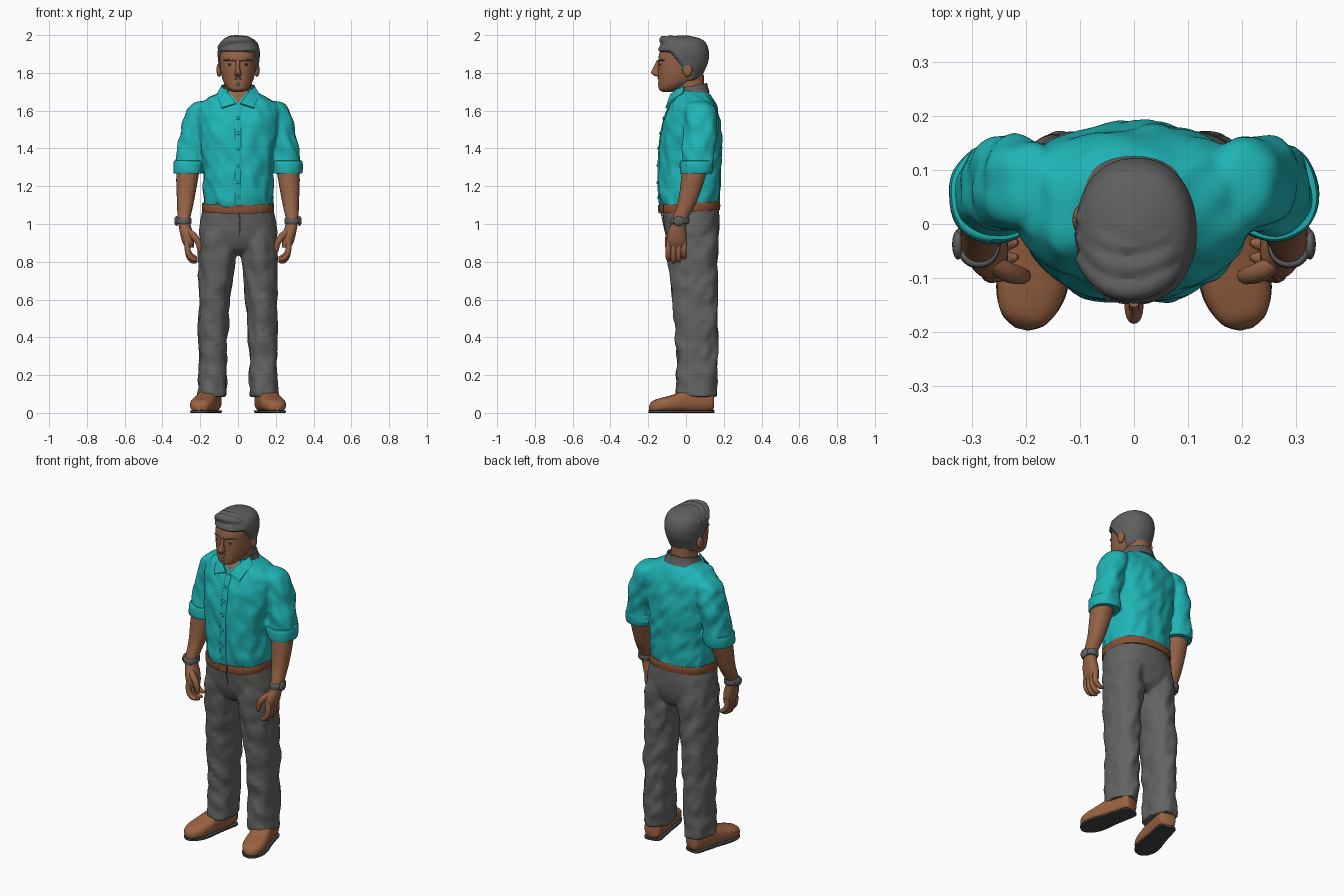
import bpy, bmesh, math
from mathutils import Matrix, Vector, noise


def material(name, rgb):
    m = bpy.data.materials.new(name)
    m.diffuse_color = (*rgb, 1)
    return m


TEAL = material("teal cotton", (0.014, 0.46, 0.47))
SKIN = material("brown skin", (0.30, 0.122, 0.06))
SHOE = material("tan leather", (0.33, 0.125, 0.055))
BELT = material("belt leather", (0.24, 0.08, 0.033))
GREY = material("grey trousers", (0.125, 0.125, 0.12))
HAIR = material("grey hair", (0.115, 0.115, 0.115))
DARK = material("dark grey", (0.055, 0.055, 0.055))


def spline(st, sub):
    """Catmull-Rom interpolation through the stations."""
    st = [Vector(s) for s in st]
    out = []
    for i in range(len(st) - 1):
        a, b, c, d = st[max(i - 1, 0)], st[i], st[i + 1], st[min(i + 2, len(st) - 1)]
        for t in (k / sub for k in range(sub)):
            out.append(0.5 * (2 * b + (c - a) * t + (2 * a - 5 * b + 4 * c - d) * t * t
                              + (3 * b - a - 3 * c + d) * t ** 3))
    return out + [st[-1]]


def loft(name, st, mats, n=40, sub=6, p=2.2, fold=0.0, tilt=0.0, pick=None,
         warp=None, matrix=None, caps=True, thick=0.0):
    """Skin of super-ellipse rings; stations are (cx, cy, z, rx, ry)."""
    bm = bmesh.new()
    rings = []
    for cx, cy, z, rx, ry in spline(st, sub):
        ring = []
        for j in range(n):
            a = 2 * math.pi * j / n
            c, s = math.cos(a), math.sin(a)
            c = math.copysign(abs(c) ** (2 / p), c)
            s = math.copysign(abs(s) ** (2 / p), s)
            v = Vector((cx + rx * c, cy + ry * s, z + tilt * ry * s))
            if fold:
                v += Vector((c, s, 0)) * fold * noise.noise(Vector((v.x * 20 + v.z * 8, v.y * 18, v.z * 12)))
            ring.append(bm.verts.new(warp(v) if warp else v))
        rings.append(ring)
    for r0, r1 in zip(rings, rings[1:]):
        for j in range(n):
            k = (j + 1) % n
            bm.faces.new((r0[j], r0[k], r1[k], r1[j]))
    if caps:
        bm.faces.new(rings[0][::-1])
        bm.faces.new(rings[-1])
    if pick:
        gone = []
        for f in bm.faces:
            i = pick(f.calc_center_median())
            if i is None:
                gone.append(f)
            else:
                f.material_index = i
        bmesh.ops.delete(bm, geom=gone, context='FACES')
    bmesh.ops.recalc_face_normals(bm, faces=bm.faces)
    if matrix:
        bm.transform(matrix)
    return finish(name, bm, mats, thick)


def finish(name, bm, mats, thick=0.0):
    me = bpy.data.meshes.new(name)
    bm.to_mesh(me)
    bm.free()
    for m in (mats if isinstance(mats, list) else [mats]):
        me.materials.append(m)
    ob = bpy.data.objects.new(name, me)
    bpy.context.collection.objects.link(ob)
    if thick:
        mod = ob.modifiers.new("thickness", 'SOLIDIFY')
        mod.thickness, mod.offset = thick, 0
    return ob


def solid(name, loc, size, mat, cube=False):
    bm = bmesh.new()
    if cube:
        bmesh.ops.create_cube(bm, size=1)
    else:
        bmesh.ops.create_uvsphere(bm, u_segments=20, v_segments=12, radius=1)
    bm.transform(Matrix.Translation(loc) @ Matrix.Diagonal((*size, 1)))
    return finish(name, bm, mat)


def tube(name, pts, mat):
    """Smooth tube through (x, y, z, radius) control points."""
    cu = bpy.data.curves.new(name, 'CURVE')
    cu.dimensions, cu.bevel_depth, cu.bevel_resolution = '3D', 1, 3
    cu.use_fill_caps, cu.resolution_u = True, 6
    sp = cu.splines.new('NURBS')
    sp.points.add(len(pts) - 1)
    for q, (x, y, z, r) in zip(sp.points, pts):
        q.co, q.radius = (x, y, z, 1), r
    sp.order_u, sp.use_endpoint_u = 3, True
    cu.materials.append(mat)
    ob = bpy.data.objects.new(name, cu)
    bpy.context.collection.objects.link(ob)
    return ob


def to_mesh(obs):
    bpy.ops.object.select_all(action='DESELECT')
    for o in obs:
        o.select_set(True)
    bpy.context.view_layer.objects.active = obs[0]
    bpy.ops.object.convert(target='MESH')


def fuse(obs, voxel, rounds):
    """Merge overlapping parts into one seamless skin."""
    to_mesh(obs)
    bpy.ops.object.join()
    ob = bpy.context.view_layer.objects.active
    ob.modifiers.new("remesh", 'REMESH').voxel_size = voxel
    ob.modifiers.new("smooth", 'SMOOTH').iterations = rounds
    to_mesh([ob])
    return ob


# Shirt body
TORSO = [(0, .02, 1.085, .18, .154), (0, .018, 1.16, .186, .161), (0, .02, 1.3, .182, .165),
         (0, .027, 1.45, .204, .162), (0, .032, 1.55, .22, .147), (0, .035, 1.61, .215, .13),
         (0, .035, 1.65, .185, .113), (0, .03, 1.685, .125, .094), (0, .022, 1.71, .08, .08)]
shirt = [loft("shirt", TORSO, TEAL, n=72, sub=8, p=2.45, fold=.013)]
front = [(s[2], s[1] - s[4]) for s in spline(TORSO, 8) if 1.1 < s[2] < 1.645]
loft("button_placket", [(0, y + .002, z, .017, .008) for z, y in front[::4]], TEAL, n=16, sub=3, p=4)
for z in (1.56, 1.48, 1.4, 1.31, 1.22, 1.14):
    y = min(front, key=lambda f: abs(f[0] - z))[1]
    solid("shirt_button", (0, y - .006, z), (.009, .005, .009), TEAL)

# Collar: grey inner band and two pointed leaves
loft("collar_band", [(0, .022, 1.675, .108, .1), (0, .02, 1.7, .094, .094), (0, .018, 1.728, .086, .09)],
     [HAIR, TEAL], tilt=.2, caps=False, thick=.008,
     pick=lambda c: None if c.y < -.02 and abs(c.x) < .055 else int(c.y < -.01))
for s in (-1, 1):
    bm = bmesh.new()
    vs = [bm.verts.new((s * x, y, z)) for x, y, z in
          [(.012, -.096, 1.637), (.045, -.08, 1.685), (.086, -.01, 1.728),
           (.108, -.015, 1.69), (.1, -.07, 1.655), (.085, -.105, 1.613)]]
    bm.faces.new((vs[0], vs[1], vs[4], vs[5]))
    bm.faces.new((vs[1], vs[2], vs[3], vs[4]))
    finish("collar_leaf", bm, TEAL, .01)

# Belt, buckle and loops
loft("belt", [(0, .02, 1.066, .187, .158), (0, .02, 1.07, .191, .161), (0, .02, 1.106, .191, .161),
              (0, .02, 1.11, .186, .157)], BELT, n=64, sub=2, p=2.4, tilt=.06)
solid("belt_buckle", (0, -.143, 1.08), (.055, .009, .04), BELT, True)
for x in (-.11, .11):
    solid("belt_loop", (x, -.106, 1.085), (.014, .03, .05), GREY, True)

# Trouser seat and fly
trousers = [loft("trousers", [(0, .04, .835, .05, .07), (0, .036, .87, .15, .115), (0, .033, .93, .204, .138),
                              (0, .03, 1.0, .202, .147), (0, .022, 1.085, .184, .152)], GREY, n=64, p=2.35,
                 fold=.005)]
tube("trouser_fly", [(.005, -.131, 1.06, .003), (.018, -.12, 1.0, .003), (.005, -.105, .94, .003)], GREY)

# Neck, head and face
loft("neck", [(0, .028, 1.62, .072, .08), (0, .018, 1.7, .07, .08), (0, .012, 1.79, .068, .082)], SKIN)
HEAD = [(0, -.095, 1.7, .025, .028), (0, -.088, 1.712, .048, .054), (0, -.062, 1.735, .068, .084),
        (0, -.04, 1.77, .083, .107), (0, -.028, 1.81, .092, .12), (0, -.02, 1.85, .096, .128),
        (0, -.015, 1.9, .099, .127), (0, -.012, 1.945, .088, .11), (0, -.01, 1.97, .062, .08),
        (0, -.01, 1.982, .02, .03)]
loft("head", HEAD, SKIN, n=48, p=2.25)
loft("nose", [(0, -.143, 1.78, .008, .012), (0, -.15, 1.788, .017, .022), (0, -.157, 1.803, .016, .028),
              (0, -.15, 1.83, .01, .022), (0, -.142, 1.868, .01, .012)], SKIN, n=20)
tube("moustache", [(-.034, -.133, 1.758, .003), (-.015, -.146, 1.772, .005), (.015, -.146, 1.772, .005),
                   (.034, -.133, 1.758, .003)], HAIR)
tube("lips", [(-.028, -.136, 1.753, .003), (0, -.15, 1.752, .007), (.028, -.136, 1.753, .003)], SKIN)
solid("chin_patch", (0, -.143, 1.737), (.012, .006, .008), HAIR)
for s in (-1, 1):
    solid("ear", (s * .1, .008, 1.815), (.014, .026, .036), SKIN)
    solid("eye", (s * .04, -.138, 1.844), (.014, .005, .005), DARK)
    tube("eyebrow", [(s * .014, -.145, 1.862, .004), (s * .04, -.141, 1.872, .006),
                     (s * .075, -.115, 1.866, .003)], HAIR)


# Hair: a cap tucked inside the head below the hairline, plus a swept quiff
def hairline(v):
    low = 1.915 if v.y < -.085 else 1.915 - (v.y + .085) * 1.2 if v.y < -.02 else 1.82 if v.y < .03 else 1.76
    return v if v.z > low else Vector((v.x * .84, (v.y + .02) * .84 - .02, v.z))


hair = [loft("hair", [(.003, y, z, rx + .012, ry + .01) for _, y, z, rx, ry in HEAD[2:4]]
             + [(.004, y, z + .01, rx + .013, ry + .01) for _, y, z, rx, ry in HEAD[4:-1]]
             + [(.005, -.01, 1.996, .025, .03), (.005, -.01, 1.999, .004, .004)], HAIR, n=72, warp=hairline)]
for y, r in ((-.108, .024), (-.07, .027), (-.03, .025)):
    hair.append(tube("hair_lock", [(.09, y + .055, 1.93, .012), (.07, y + .02, 1.965, r), (.01, y - .015, 1.975, r),
                                   (-.06, y - .005, 1.972, r), (-.095, y + .05, 1.93, .018)], HAIR))
fuse(hair, .006, 3)

for s in (-1, 1):
    # Sleeve with rolled cuff
    shirt.append(loft("sleeve", [(s * .165, .065, 1.652, .02, .03), (s * .185, .068, 1.64, .055, .06),
                                 (s * .208, .074, 1.6, .064, .08), (s * .231, .075, 1.5, .071, .088),
                                 (s * .25, .066, 1.4, .074, .085), (s * .258, .056, 1.28, .077, .083)],
                      TEAL, fold=.014))
    loft("sleeve_cuff", [(s * .26, .052, 1.268, .074, .08), (s * .26, .053, 1.273, .081, .086),
                         (s * .258, .056, 1.328, .084, .089), (s * .257, .058, 1.336, .074, .08)],
         TEAL, sub=3, fold=.006)
    # Forearm and palm
    loft("forearm", [(s * .264, .045, 1.29, .06, .068), (s * .27, .035, 1.23, .057, .062),
                     (s * .278, .008, 1.12, .045, .05), (s * .286, -.03, 1.03, .034, .041),
                     (s * .282, -.04, .99, .032, .041), (s * .272, -.048, .95, .035, .05),
                     (s * .264, -.05, .905, .031, .052), (s * .256, -.05, .875, .022, .045)], SKIN)
    # Four curled fingers and thumb
    for y, drop in ((-.09, 0), (-.063, .012), (-.036, .008), (-.009, -.01)):
        tube("finger", [(s * .268, y, .91, .014), (s * .27, y - .004, .865, .016),
                        (s * .255, y - .004, .825 - drop, .015), (s * .228, y, .81 - drop, .013),
                        (s * .215, y + .002, .815 - drop, .005)], SKIN)
    tube("thumb", [(s * .268, -.07, .965, .016), (s * .235, -.09, .94, .02), (s * .207, -.097, .9, .016),
                   (s * .203, -.095, .86, .013), (s * .206, -.093, .85, .004)], SKIN)
    # Wrist watch
    loft("watch_strap", [(s * .287, -.034, 1.0, .036, .044), (s * .288, -.033, 1.004, .041, .049),
                         (s * .288, -.031, 1.028, .041, .049), (s * .287, -.03, 1.032, .036, .044)],
         HAIR, sub=2)
    solid("watch_face", (s * .326, -.038, 1.016), (.011, .028, .026), HAIR)
    # Trouser leg
    trousers.append(loft("trouser_leg", [
        (s * .14, .054, .085, .076, .107), (s * .137, .055, .12, .08, .11), (s * .134, .058, .2, .075, .108),
        (s * .133, .058, .32, .075, .109), (s * .129, .052, .5, .081, .116), (s * .119, .043, .7, .089, .123),
        (s * .109, .034, .85, .1, .131), (s * .105, .034, .93, .098, .134), (s * .1, .03, 1.03, .08, .12)],
        GREY, fold=.013))
    # Shoe and sole, lofted heel to toe and turned outward
    M = (Matrix.Translation((s * .13, .143, 0)) @ Matrix.Rotation(s * math.radians(13), 4, 'Z')
         @ Matrix.Rotation(math.radians(90), 4, 'X'))
    loft("shoe", [(0, .058, 0, .028, .035), (0, .064, .015, .048, .055), (0, .064, .09, .054, .06),
                  (0, .06, .16, .058, .056), (0, .05, .22, .064, .045), (0, .042, .28, .062, .037),
                  (0, .035, .325, .044, .029), (0, .028, .345, .014, .012)], SHOE, p=2.7, matrix=M)
    loft("shoe_sole", [(0, .007, -.002, .026, .007), (0, .007, .015, .05, .007), (0, .007, .09, .055, .007),
                       (0, .007, .16, .059, .007), (0, .007, .22, .066, .007), (0, .007, .28, .064, .007),
                       (0, .007, .328, .042, .007), (0, .007, .347, .012, .007)], DARK, p=7, matrix=M)

# Seamless shirt and trousers; the open neck shows skin
body = fuse(shirt, .008, 3)
fuse(trousers, .008, 3)
body.data.materials.append(SKIN)
for f in body.data.polygons:
    f.material_index = int(f.center.y < 0 and f.center.z > 1.645 + 1.1 * abs(f.center.x))

# Turn curves into meshes and smooth all but sharp edges
to_mesh(list(bpy.context.scene.objects))
bpy.ops.object.shade_smooth_by_angle(angle=math.radians(45))
